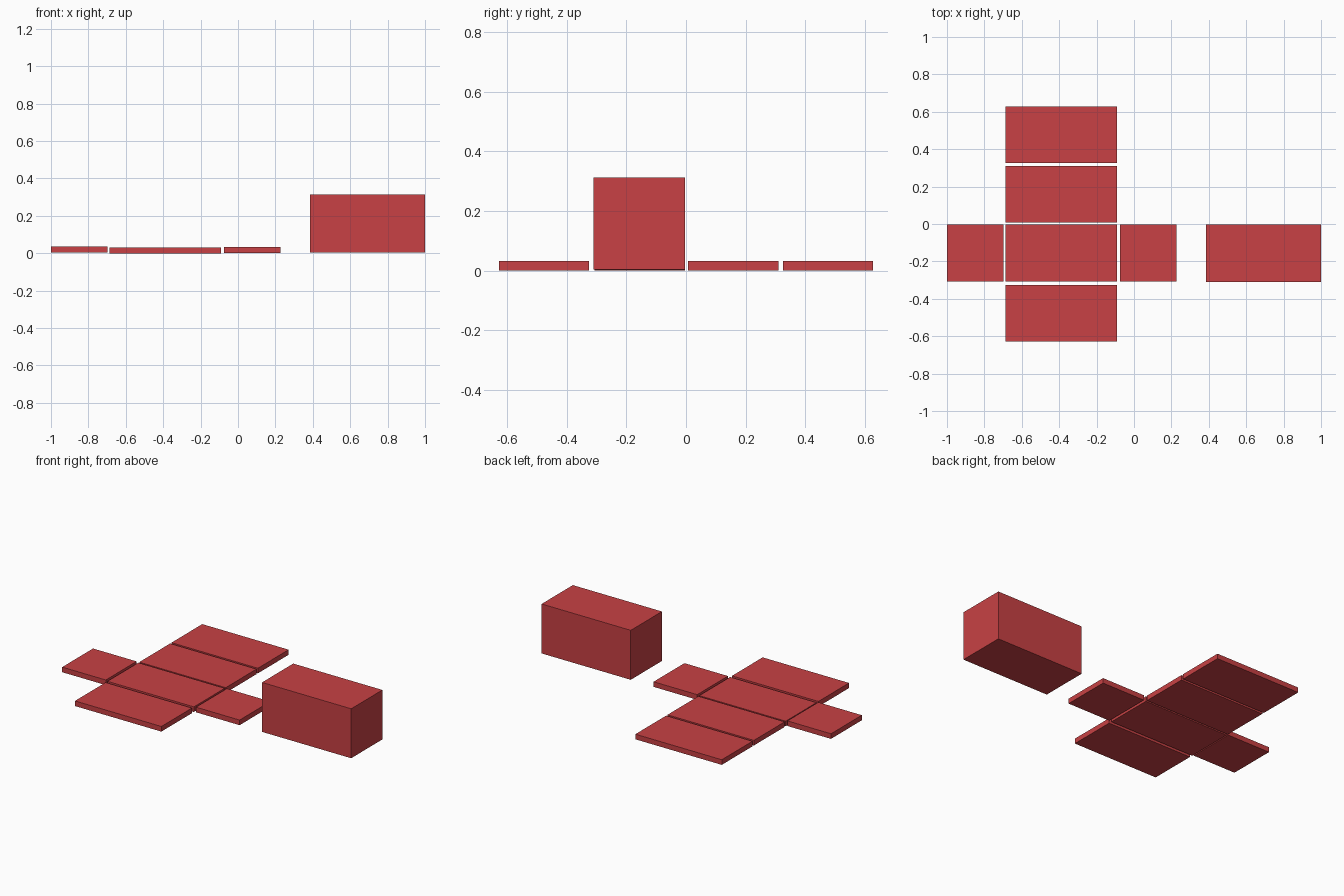
import bpy

if "Cube" in bpy.data.objects:
    bpy.data.objects.remove(bpy.data.objects["Cube"])

red = bpy.data.materials.new("red")
red.diffuse_color = (0.58, 0.053, 0.058, 1)
red.use_nodes = True
red.node_tree.nodes["Principled BSDF"].inputs["Base Color"].default_value = red.diffuse_color


def box(name, x, y, z):
    """Solid box from (min, max) ranges on each axis."""
    lo, hi = zip(x, y, z)
    bpy.ops.mesh.primitive_cube_add(
        size=1, location=[(a + b) / 2 for a, b in zip(lo, hi)])
    ob = bpy.context.object
    ob.name = name
    ob.scale = [b - a for a, b in zip(lo, hi)]
    bpy.ops.object.transform_apply(location=False, rotation=False, scale=True)
    ob.data.materials.append(red)
    return ob


# Column of four long panels of the unfolded net
LONG_X = (-0.687, -0.09)
MID_Y = (-0.307, -0.003)
box("front_panel", LONG_X, (-0.628, -0.326), (0, 0.032))
box("centre_panel", LONG_X, MID_Y, (0, 0.032))
box("rear_panel", LONG_X, (0.007, 0.311), (0, 0.032))
box("far_rear_panel", LONG_X, (0.325, 0.628), (0, 0.032))

# Square end panels
box("left_end_panel", (-1.0, -0.699), MID_Y, (0.005, 0.037))
box("right_end_panel", (-0.075, 0.226), MID_Y, (0.002, 0.034))

# Assembled solid block
box("folded_block", (0.384, 1.0), (-0.311, -0.003), (0.004, 0.313))
